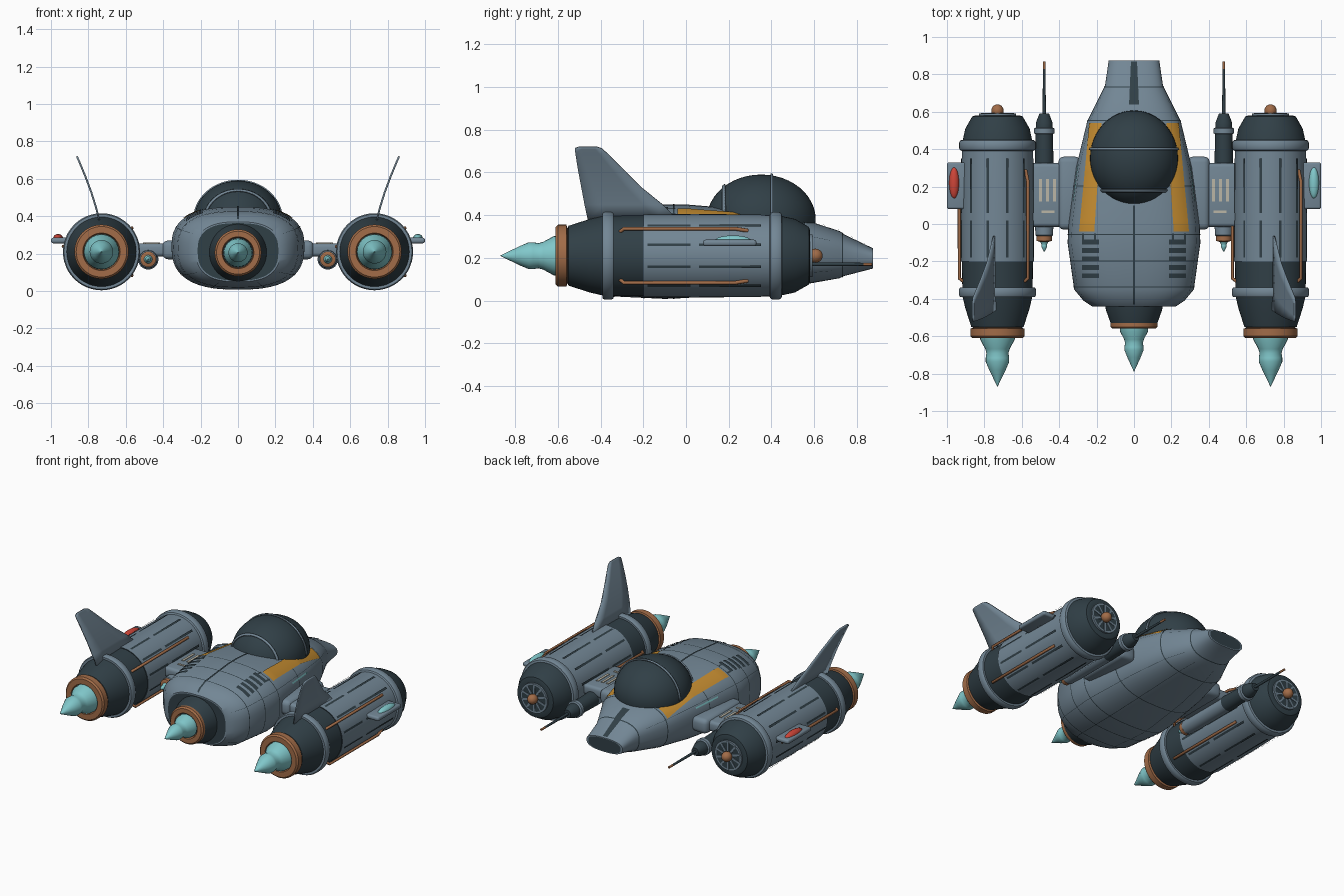
import bpy, bmesh, math
from math import sin, cos, pi, radians
from mathutils import Vector, Matrix

cube = bpy.data.objects.get("Cube")
if cube:
    bpy.data.objects.remove(cube)


def material(name, rgb):
    m = bpy.data.materials.new(name)
    m.use_nodes = True
    m.diffuse_color = (*rgb, 1)
    m.node_tree.nodes["Principled BSDF"].inputs["Base Color"].default_value = (*rgb, 1)
    return m


HULL = material("hull blue grey", (.17, .24, .30))
DARK = material("dark slate", (.03, .05, .062))
COPPER = material("copper", (.36, .15, .065))
TEAL = material("pale teal", (.22, .58, .6))
YELLOW = material("amber panel", (.55, .26, .03))
RED = material("red lamp", (.62, .06, .04))
CREAM = material("cream marking", (.5, .47, .38))


def finish(name, bm, mats, smooth=35, fix=True):
    if fix:
        bmesh.ops.recalc_face_normals(bm, faces=bm.faces)
    me = bpy.data.meshes.new(name)
    bm.to_mesh(me)
    bm.free()
    ob = bpy.data.objects.new(name, me)
    bpy.context.collection.objects.link(ob)
    for m in mats:
        me.materials.append(m)
    bpy.ops.object.select_all(action='DESELECT')
    ob.select_set(True)
    bpy.context.view_layer.objects.active = ob
    if smooth:
        bpy.ops.object.shade_smooth_by_angle(angle=radians(smooth))
    return ob


def loft(name, rings, mats, ids):
    """Skin closed rings in order and cap both ends; ids colour each span."""
    bm = bmesh.new()
    rows = [[bm.verts.new(p) for p in r] for r in rings]
    n = len(rows[0])
    for a, b, k in zip(rows, rows[1:], ids):
        for i in range(n):
            bm.faces.new((a[i], a[(i + 1) % n], b[(i + 1) % n], b[i])).material_index = k
    bm.faces.new(rows[0]).material_index = ids[0]
    bm.faces.new(rows[-1]).material_index = ids[-1]
    bmesh.ops.remove_doubles(bm, verts=bm.verts, dist=1e-5)
    return finish(name, bm, mats)


def lathe(name, cx, cz, profile, mats=(HULL,), segs=40):
    """Turn (y, radius, colour) points about an axis along y."""
    rings = [[(cx + max(r, .0005) * cos(2 * pi * i / segs), y, cz + max(r, .0005) * sin(2 * pi * i / segs))
              for i in range(segs)] for y, r, _ in profile]
    return loft(name, rings, mats, [p[2] for p in profile[:-1]])


def sheet(name, f, nu, nv, mat, thick=0):
    bm = bmesh.new()
    g = [[bm.verts.new(f(i / nu, j / nv)) for j in range(nv + 1)] for i in range(nu + 1)]
    for i in range(nu):
        for j in range(nv):
            bm.faces.new((g[i][j], g[i + 1][j], g[i + 1][j + 1], g[i][j + 1]))
    ob = finish(name, bm, [mat], fix=False)
    if thick:
        mod = ob.modifiers.new("thickness", 'SOLIDIFY')
        mod.thickness, mod.offset = thick, 0
    return ob


def block(name, loc, size, mat, bevel=0, spin=0):
    bm = bmesh.new()
    bmesh.ops.create_cube(bm, size=1, matrix=Matrix.Translation(loc)
                          @ Matrix.Rotation(spin, 4, 'Y') @ Matrix.Diagonal((*size, 1)))
    if bevel:
        bmesh.ops.bevel(bm, geom=bm.edges[:], offset=bevel, segments=3, affect='EDGES', profile=.5)
    return finish(name, bm, [mat])


def ellipsoid(name, loc, radii, mat, segs=40):
    bm = bmesh.new()
    bmesh.ops.create_uvsphere(bm, u_segments=segs, v_segments=segs // 2, radius=1,
                              matrix=Matrix.Translation(loc) @ Matrix.Diagonal((*radii, 1)))
    return finish(name, bm, [mat], 60)


# Fuselage: stations of (y, half width, top, bottom) with rounded box sections
STATIONS = [(-.44, .225, .37, .05), (-.41, .27, .40, .035), (-.35, .32, .425, .02), (-.1, .355, .45, .008),
            (0, .35, .45, .012), (.3, .31, .425, .04), (.55, .25, .38, .075), (.72, .165, .325, .105),
            (.74, .155, .31, .115), (.875, .135, .245, .15)]
POWER = 2.6


def station(y):
    y = min(max(y, STATIONS[0][0]), STATIONS[-1][0])
    for a, b in zip(STATIONS, STATIONS[1:]):
        if y <= b[0]:
            k = (y - a[0]) / (b[0] - a[0])
            return [p + (q - p) * k for p, q in zip(a, b)]


def hull_point(y, t, off=0):
    _, w, top, bot = station(y)
    mid = bot + (top - bot) * .52
    c, s = cos(t), sin(t)
    h = top - mid if s > 0 else mid - bot
    return (math.copysign(abs(c) ** (2 / POWER), c) * w + c * off, y,
            mid + math.copysign(abs(s) ** (2 / POWER), s) * h + s * off)


def hull_angle(y, x):
    q = min(abs(x) / station(y)[1], 1)
    return math.acos(math.copysign(q ** (POWER / 2), x))


def panel(name, y0, y1, near, far, mat, off=.005):
    """Plate over the hull top between two x ranges, one at each end."""
    def f(u, v):
        y = y0 + (y1 - y0) * v
        a, b = (near[i] + (far[i] - near[i]) * v for i in (0, 1))
        return hull_point(y, hull_angle(y, a + (b - a) * u), off)
    return sheet(name, f, 6, max(2, int((y1 - y0) * 50)), mat)


loft("fuselage", [[hull_point(s[0], 2 * pi * i / 64) for i in range(64)] for s in STATIONS],
     [HULL], [0] * 9)
for name, y, k in (("nose_cap", .876, .9), ("tail_cap", -.442, .96)):
    def cap(u, v, y=y, k=k):
        p, c = Vector(hull_point(y, 2 * pi * u)), Vector((0, y, .2))
        q = c + (p - c) * k * v
        return (q.x, y, q.z)
    sheet(name, cap, 48, 1, DARK)

# Hull seams
for y in (-.34, -.2, -.06, .2, .55, .73):
    sheet("hull_seam", lambda u, v: hull_point(y + .006 * v, 2 * pi * u, .002), 72, 1, DARK)
for t in (.13, .87, 1.2, 1.4, 1.6, 1.8):
    sheet("long_seam", lambda u, v: hull_point(-.42 + 1.1 * v, t * pi + .012 * u, .002), 1, 50, DARK)
panel("spine_seam", -.43, .1, (-.006, .006), (-.006, .006), DARK)
panel("nose_stripe", .64, .87, (-.026, .026), (-.016, .016), DARK)

# Amber panels, vents and side windows
for s in (-1, 1):
    panel("amber_panel", -.04, .54, (s * .21, s * .29), (s * .17, s * .235), YELLOW)
    for i in range(5):
        y = -.29 + i * .045
        panel("vent_slat", y, y + .026, (s * .185, s * .275), (s * .185, s * .275), DARK)
    panel("panel_edge", -.1, -.05, (s * .2, s * .21), (s * .2, s * .21), DARK)
    panel("panel_edge", -.1, -.05, (s * .265, s * .275), (s * .265, s * .275), DARK)
    side = .1 * pi if s > 0 else .9 * pi
    sheet("side_window", lambda u, v: hull_point(.12 + .2 * v, side + .05 * (u - .5), .004), 2, 12, TEAL)

# Canopy with its ribs and rim
CANOPY, RADII = Vector((0, .352, .38)), Vector((.235, .255, .21))
ellipsoid("canopy", CANOPY, RADII, DARK, 48)
for c in (-.67, .19):
    def rib(u, v):
        e = c + .045 * (v - .5)
        r = math.sqrt(1 - e * e)
        return CANOPY + Vector((r * cos(pi * u), e, r * sin(pi * u))) * RADII * 1.02
    sheet("canopy_rib", rib, 32, 2, HULL, .008)

# Tail engine
lathe("tail_engine", 0, .205, [(-.40, .16, 0), (-.46, .15, 0), (-.53, .125, 0), (-.53, .1, 0)], [DARK])
lathe("tail_nozzle", 0, .205, [(-.525, .10, 0), (-.53, .125, 0), (-.55, .125, 0), (-.56, .115, 0),
                              (-.56, .085, 0), (-.53, .08, 0)], [COPPER])
FLAME = [(0, .9), (.1, .88), (.28, .62), (.36, .56), (.45, .6), (.52, .6), (.68, .42), (1, 0)]


def flame(name, x, z, y, length, radius):
    lathe(name, x, z, [(y - a * length, r * radius, 0) for a, r in FLAME], [TEAL], 24)


flame("tail_flame", 0, .205, -.55, .24, .085)

# Side engine bodies: colour index 0 hull, 1 dark, 2 copper
NACELLE = [(-.56, .11, 1), (-.55, .14, 1), (-.45, .172, 1), (-.39, .186, 0), (-.39, .2, 0), (-.38, .206, 0),
           (-.35, .206, 0), (-.34, .2, 0), (-.34, .188, 1), (-.2, .19, 1), (-.2, .195, 0), (.1, .196, 0),
           (.39, .19, 0), (.395, .2, 0), (.405, .205, 0), (.435, .205, 0), (.447, .198, 0), (.45, .185, 1),
           (.51, .172, 1), (.575, .135, 1), (.58, .12, 1), (.58, .1, 0), (.592, .1, 0), (.592, .088, 1),
           (.584, 0, 1)]
NOZZLE = [(-.55, .1, 0), (-.553, .125, 0), (-.56, .145, 0), (-.6, .145, 0), (-.61, .135, 0),
          (-.61, .1, 0), (-.57, .09, 0)]
POD = [(-.07, .035, 0), (-.06, .047, 0), (.02, .05, 0), (.32, .05, 1), (.48, .046, 0), (.485, .055, 0),
       (.51, .055, 0), (.515, .045, 1), (.54, .045, 1), (.59, .026, 1), (.59, .009, 1), (.83, .007, 2),
       (.87, .007, 2)]
FIN = [(.38, .742, -.46, -.04), (.45, .76, -.475, -.11), (.53, .785, -.49, -.21), (.61, .815, -.505, -.29),
       (.69, .848, -.518, -.37), (.712, .858, -.52, -.395), (.72, .861, -.5, -.42)]
AX, AZ = .73, .21
for s in (-1, 1):
    x0 = s * AX
    lathe("engine_body", x0, AZ, NACELLE, [HULL, DARK], 48)
    lathe("engine_nozzle", x0, AZ, NOZZLE, [COPPER], 48)
    flame("engine_flame", x0, AZ, -.59, .28, .105)
    ellipsoid("intake_hub", (x0, .605, AZ), (.033, .035, .033), COPPER, 20)
    for i in range(10):
        a = 2 * pi * i / 10
        block("intake_blade", (x0 + .062 * sin(a), .589, AZ + .062 * cos(a)), (.012, .008, .06), HULL, 0, a)

    # Dark slots between the engine panels
    for i in range(12):
        a = 2 * pi * (i + .5) / 12
        for y0, y1 in ((-.18, .02), (.06, .35)):
            sheet("panel_slot", lambda u, v: (x0 + .199 * cos(a + .07 * (u - .5)), y0 + (y1 - y0) * v,
                                              AZ + .199 * sin(a + .07 * (u - .5))), 2, 1, DARK)
    # Copper pipes with ends bent into the body
    for deg in (38, -38, 172):
        a = radians(deg)
        path = [(-.31, .18), (-.29, .206), (.23, .206), (.29, .19)]
        cu = bpy.data.curves.new("copper_pipe", 'CURVE')
        cu.dimensions, cu.bevel_depth, cu.bevel_resolution, cu.use_fill_caps = '3D', .009, 2, True
        sp = cu.splines.new('POLY')
        sp.points.add(len(path) - 1)
        for p, (y, r) in zip(sp.points, path):
            p.co = (x0 + r * cos(a), y, AZ + r * sin(a), 1)
        cu.materials.append(COPPER)
        bpy.context.collection.objects.link(bpy.data.objects.new("copper_pipe", cu))

    # Swept, curved tail fin
    def fin(u, v):
        z, x, a, b = FIN[round(u * (len(FIN) - 1))]
        return (s * x, a + (b - a) * v, z)
    sheet("tail_fin", fin, len(FIN) - 1, 4, HULL, .01)

    # Wing, plain cream bars, gun pod and lamp
    block("wing", (s * .44, .155, .22), (.3, .34, .07), HULL, .02)
    block("wing_root", (s * .345, .165, .22), (.12, .39, .1), HULL, .03)
    for i in range(3):
        block("wing_bar", (s * (.425 + i * .037), .18 , .256), (.016, .12, .006), CREAM)
    block("wing_bar", (s * .46, .065, .256), (.07, .014, .006), CREAM)
    lathe("gun_pod", s * .48, .17, POD, [HULL, DARK, COPPER], 24)
    lathe("pod_nozzle", s * .48, .17, [(-.06, .035, 0), (-.065, .042, 0), (-.09, .042, 0), (-.095, .025, 0)],
          [COPPER], 24)
    flame("pod_flame", s * .48, .17, -.09, .06, .025)
    block("lamp_mount", (s * .945, .205, .27), (.11, .25, .03), HULL, .012)
    ellipsoid("lamp", (s * .962, .22, .28), (.027, .085, .025), TEAL if s > 0 else RED, 24)
